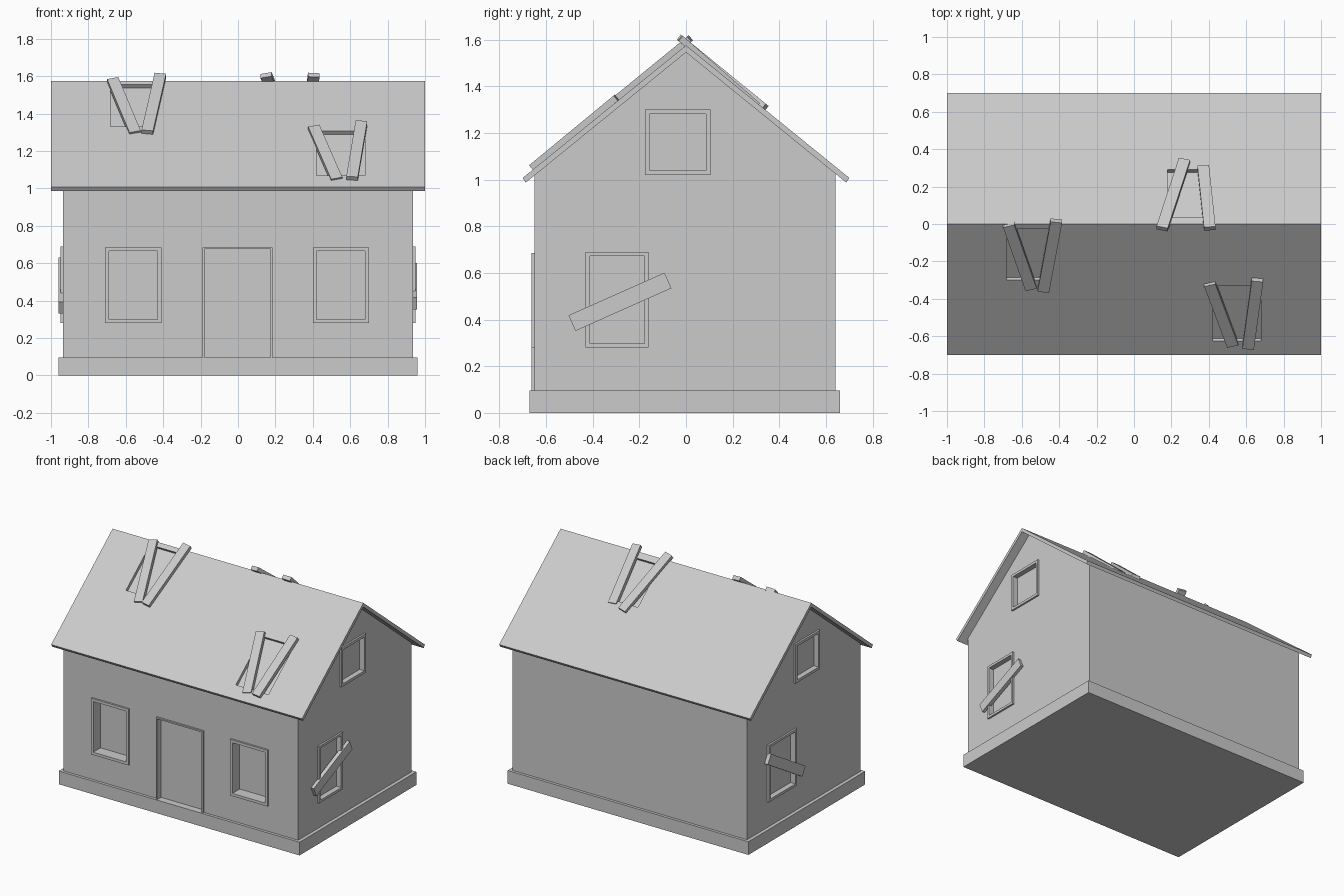
import bpy, bmesh
from math import radians, cos, sin
from mathutils import Vector, Matrix

if "Cube" in bpy.data.objects:
    bpy.data.objects.remove(bpy.data.objects["Cube"])

SLOPE, RIDGE = 0.81, 1.575
X, Y, Z = Vector((1, 0, 0)), Vector((0, 1, 0)), Vector((0, 0, 1))


def add_box(bm, centre, axes, size):
    rot = Matrix(axes).transposed().to_4x4()
    mat = Matrix.Translation(centre) @ rot @ Matrix.Diagonal((*size, 1))
    bmesh.ops.create_cube(bm, size=1, matrix=mat)


def finish(name, bm):
    bmesh.ops.recalc_face_normals(bm, faces=bm.faces)
    mesh = bpy.data.meshes.new(name)
    bm.to_mesh(mesh)
    bm.free()
    ob = bpy.data.objects.new(name, mesh)
    bpy.context.collection.objects.link(ob)
    return ob


def box(name, centre, axes, size):
    bm = bmesh.new()
    add_box(bm, centre, axes, size)
    return finish(name, bm)


def extrude_x(name, profile, half):
    bm = bmesh.new()
    face = bm.faces.new([bm.verts.new((-half, y, z)) for y, z in profile])
    out = bmesh.ops.extrude_face_region(bm, geom=[face])
    verts = [g for g in out["geom"] if isinstance(g, bmesh.types.BMVert)]
    bmesh.ops.translate(bm, verts=verts, vec=(2 * half, 0, 0))
    return finish(name, bm)


def cut(target, cutter):
    cutter.hide_render = True
    cutter.hide_set(True)
    cutter.display_type = 'WIRE'
    mod = target.modifiers.new("openings", 'BOOLEAN')
    mod.operation, mod.solver, mod.object = 'DIFFERENCE', 'EXACT', cutter


# Foundation, gabled walls and roof
box("foundation", (0, -0.005, 0.0475), (X, Y, Z), (1.92, 1.33, 0.095))
walls = extrude_x("walls", [(-0.65, 0.05), (0.64, 0.05), (0.64, 1.545 - SLOPE * 0.64),
                            (0, 1.545), (-0.65, 1.545 - SLOPE * 0.65)], 0.935)
roof = extrude_x("roof", [(-0.70, 1.007), (0, RIDGE), (0.70, 1.007), (0.687, 0.987),
                          (0, 1.545), (-0.687, 0.987)], 1.0)

# Framed openings: wall plane origin, horizontal axis, outward normal
SIDES = {"front": (Vector((0, -0.65, 0)), X, -Y),
         "right": (Vector((0.935, 0, 0)), Y, X),
         "left": (Vector((-0.935, 0, 0)), Y, -X)}
# name, side, horizontal range, height range, border, recess depth, has sill bar
OPENINGS = [
    ("front_window_left", "front", -0.71, -0.41, 0.28, 0.685, 0.02, 0.07, True),
    ("front_window_right", "front", 0.40, 0.70, 0.28, 0.685, 0.02, 0.07, True),
    ("doorway", "front", -0.19, 0.185, 0.095, 0.685, 0.01, 0.03, False),
    ("side_window_right", "right", -0.43, -0.16, 0.28, 0.69, 0.018, 0.025, True),
    ("side_window_left", "left", 0.09, 0.41, 0.28, 0.69, 0.018, 0.025, True),
    ("attic_window_right", "right", -0.175, 0.105, 1.02, 1.30, 0.019, 0.025, True),
    ("attic_window_left", "left", -0.175, 0.105, 1.02, 1.30, 0.019, 0.025, True)]
cutters = bmesh.new()
for name, side, u0, u1, v0, v1, b, depth, sill in OPENINGS:
    origin, U, N = SIDES[side]
    axes = (U, N, Z)
    um, vm, w, h = (u0 + u1) / 2, (v0 + v1) / 2, u1 - u0, v1 - v0

    def at(u, v, n):
        return origin + U * u + Z * v + N * n
    bm = bmesh.new()
    low = b if sill else 0
    for u in (u0 + b / 2, u1 - b / 2):
        add_box(bm, at(u, (v0 + low + v1 - b) / 2, 0.005), axes, (b, 0.016, h - b - low))
    for v in ([v0 + b / 2] if sill else []) + [v1 - b / 2]:
        add_box(bm, at(um, v, 0.005), axes, (w, 0.016, b))
    finish(name + "_frame", bm)
    add_box(cutters, at(um, vm + (low - b) / 2, (0.05 - depth) / 2), axes,
            (w - 2 * b, 0.05 + depth, h - b - low))
cut(walls, finish("wall_cutters", cutters))

# Holes through the roof: x range, y range
holes = bmesh.new()
for x0, x1, y0, y1 in [(-0.683, -0.455, -0.295, -0.02), (0.42, 0.68, -0.62, -0.325),
                       (0.18, 0.405, 0.03, 0.285)]:
    s = 1 if y0 < 0 else -1
    D = Vector((0, 1, s * SLOPE)).normalized()
    N = Vector((0, -s * SLOPE, 1)).normalized()
    ym = (y0 + y1) / 2
    add_box(holes, Vector(((x0 + x1) / 2, ym, RIDGE - SLOPE * abs(ym) - 0.012)), (X, D, N),
            (x1 - x0, (y1 - y0) / D.y, 0.06))
cut(roof, finish("roof_cutters", holes))

# Boards nailed over the roof holes: slope sign, upper xy and lift, lower xy and lift
BOARDS = [(1, -0.67, 0.0, 0.005, -0.55, -0.345, -0.003),
          (1, -0.415, 0.025, 0.012, -0.485, -0.35, 0.010),
          (1, 0.405, -0.315, 0.006, 0.528, -0.65, -0.006),
          (1, 0.66, -0.29, 0.014, 0.61, -0.655, 0.010),
          (-1, 0.15, -0.03, 0.008, 0.27, 0.335, 0.007),
          (-1, 0.405, -0.03, 0.009, 0.37, 0.31, -0.007)]
for i, (s, xa, ya, la, xb, yb, lb) in enumerate(BOARDS):
    n = Vector((0, -s * SLOPE, 1)).normalized()
    a = Vector((xa, ya, RIDGE + s * SLOPE * ya)) + n * la
    c = Vector((xb, yb, RIDGE + s * SLOPE * yb)) + n * lb
    d = (c - a).normalized()
    side = n.cross(d).normalized()
    box(f"roof_board_{i + 1}", (a + c) / 2, (d, side, d.cross(side)),
        ((c - a).length, 0.062, 0.028))

# Boards across the side windows
for name, x, y, z, length, deg in [("window_board_right", 0.943, -0.283, 0.476, 0.45, 24),
                                   ("window_board_left", -0.947, 0.225, 0.48, 0.46, 31)]:
    a = radians(deg)
    box(name, (x, y, z), (X, Vector((0, cos(a), sin(a))), Vector((0, -sin(a), cos(a)))),
        (0.028, length, 0.073))
